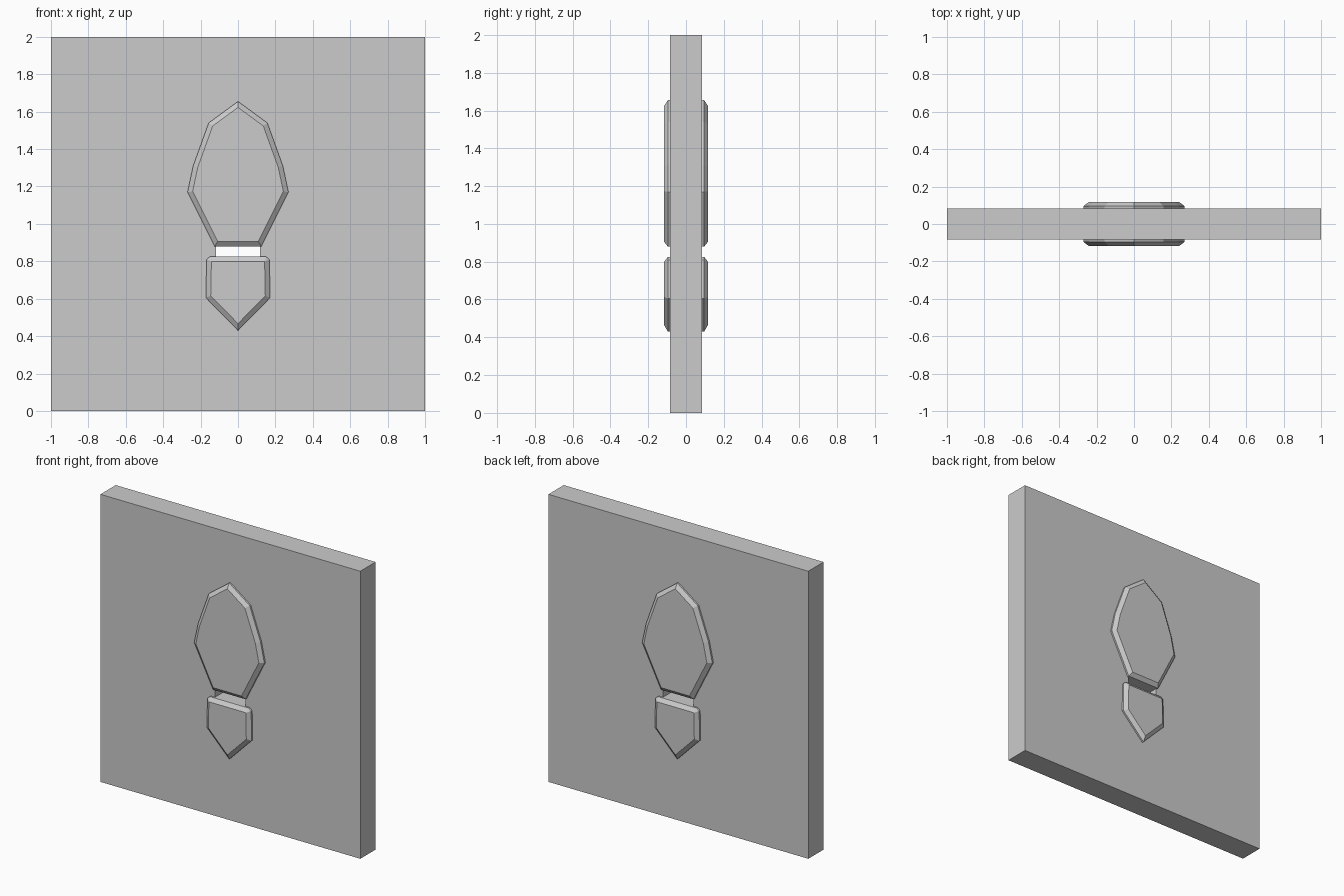
import bpy, bmesh

if "Cube" in bpy.data.objects:
    bpy.data.objects.remove(bpy.data.objects["Cube"])

HALF = 0.084      # half thickness of the panel
RAISED = 0.117    # outer face of the raised plates


def make_object(name, bm):
    bmesh.ops.recalc_face_normals(bm, faces=bm.faces)
    mesh = bpy.data.meshes.new(name)
    bm.to_mesh(mesh)
    bm.free()
    obj = bpy.data.objects.new(name, mesh)
    bpy.context.collection.objects.link(obj)
    return obj


def rect(bm, x, z0, z1, y):
    return [bm.verts.new((px, y, pz)) for px, pz in
            ((-x, z0), (x, z0), (x, z1), (-x, z1))]


def raised_plate(name, outline):
    """Chamfered plate on the front face, mirrored to the back."""
    bm = bmesh.new()
    base = [bm.verts.new((x, -HALF + 0.003, z)) for x, z in outline]
    rim = [bm.verts.new((x, -0.096, z)) for x, z in outline]
    n = len(outline)
    for i in range(n):
        j = (i + 1) % n
        bm.faces.new((base[i], base[j], rim[j], rim[i]))
    bm.faces.new(base[::-1])
    top = bm.faces.new(rim)
    bmesh.ops.recalc_face_normals(bm, faces=bm.faces)
    bmesh.ops.inset_region(bm, faces=[top], thickness=0.026,
                           depth=RAISED - 0.096, use_even_offset=True)
    # copy to the back face
    copy = bmesh.ops.duplicate(bm, geom=bm.verts[:] + bm.edges[:] + bm.faces[:])
    for v in copy["geom"]:
        if isinstance(v, bmesh.types.BMVert):
            v.co.y *= -1
    return make_object(name, bm)


# Square panel with a through slot
bm = bmesh.new()
front_outer = rect(bm, 1.0, 0.0, 2.0, -HALF)
back_outer = rect(bm, 1.0, 0.0, 2.0, HALF)
front_slot = rect(bm, 0.117, 0.825, 0.88, -HALF)
back_slot = rect(bm, 0.117, 0.825, 0.88, HALF)
for a, b in ((front_outer, front_slot), (front_slot, back_slot),
             (back_slot, back_outer), (back_outer, front_outer)):
    for i in range(4):
        j = (i + 1) % 4
        bm.faces.new((a[i], a[j], b[j], b[i]))
make_object("panel", bm)

# Sole plate above the slot
half = [(0.125, 0.88), (0.27, 1.17), (0.24, 1.31), (0.157, 1.54)]
raised_plate("sole_plate",
             half + [(0, 1.655)] + [(-x, z) for x, z in reversed(half)])

# Heel plate below the slot
half = [(0.172, 0.605), (0.168, 0.81), (0.15, 0.825)]
raised_plate("heel_plate",
             [(0, 0.43)] + half + [(-x, z) for x, z in reversed(half)])
